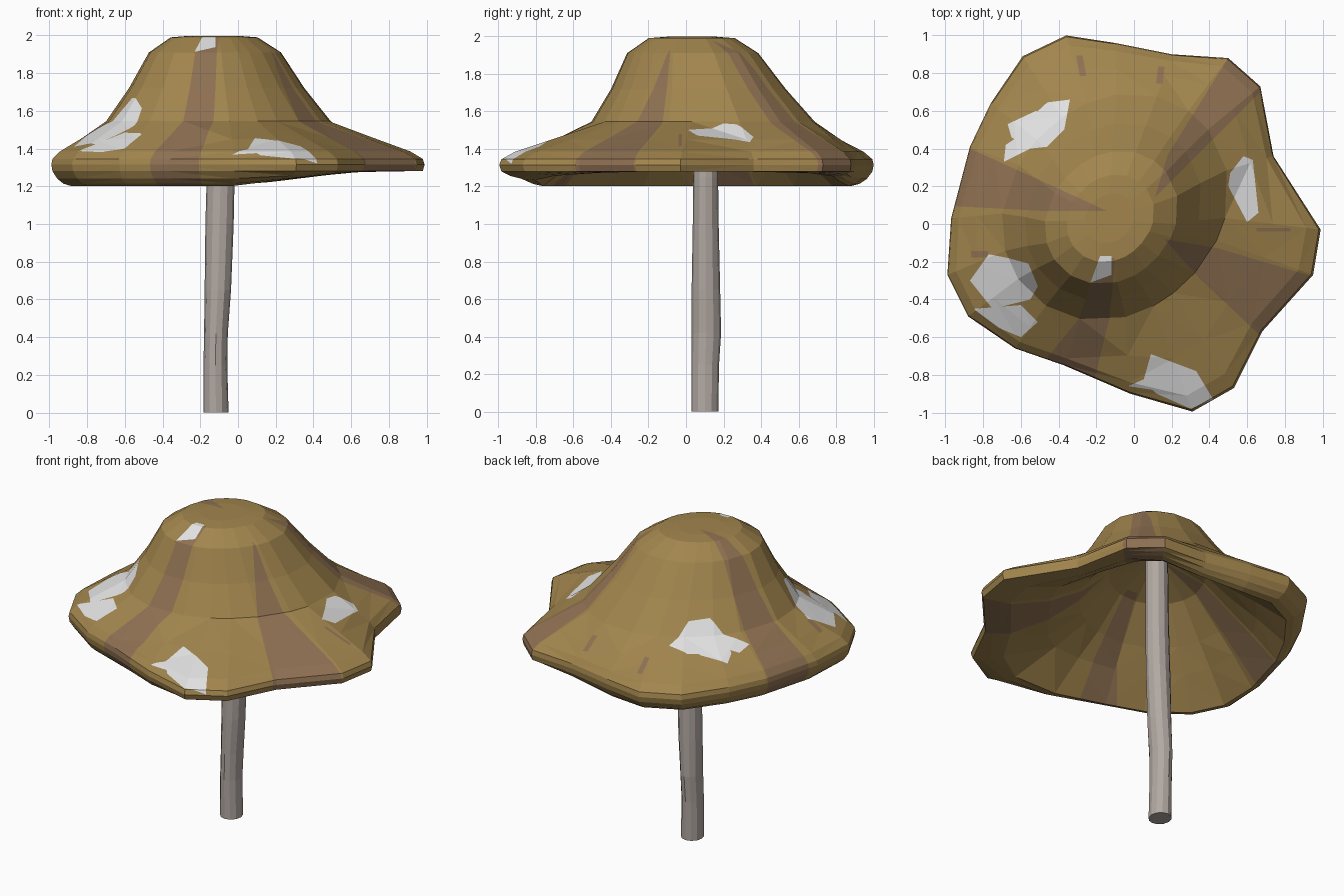
import bpy, bmesh, math
from mathutils import Vector


def material(name, rgb):
    m = bpy.data.materials.new(name)
    m.diffuse_color = (*rgb, 1)
    return m


OCHRE = material("ochre_cap", (0.36, 0.235, 0.075))
BROWN = material("brown_stripe", (0.275, 0.165, 0.085))
WHITE = material("white_patch", (0.76, 0.76, 0.76))
GREY = material("grey_stem", (0.44, 0.39, 0.36))


def loft(bm, rings, start, end):
    """Bridge rings of points; close each end with a fan (point) or a flat cap (None)."""
    vr = [[bm.verts.new(p) for p in ring] for ring in rings]
    n = len(vr[0])
    for a, b in zip(vr, vr[1:]):
        for i in range(n):
            j = (i + 1) % n
            bm.faces.new((a[i], a[j], b[j], b[i]))
    for ring, tip in ((vr[0], start), (vr[-1], end)):
        if tip is None:
            bm.faces.new(ring)
        else:
            v = bm.verts.new(tip)
            for i in range(n):
                bm.faces.new((ring[i], ring[(i + 1) % n], v))
    bmesh.ops.recalc_face_normals(bm, faces=bm.faces)


def finish(bm, name, mats):
    me = bpy.data.meshes.new(name)
    bm.to_mesh(me)
    bm.free()
    for m in mats:
        me.materials.append(m)
    ob = bpy.data.objects.new(name, me)
    bpy.context.collection.objects.link(ob)
    return ob


def paint(bm, poly, index, top_only=True):
    """Cut a convex outline (seen from above) into the surface and colour it."""
    area = sum(a[0] * b[1] - b[0] * a[1] for a, b in zip(poly, poly[1:] + poly[:1]))
    if area < 0:
        poly = poly[::-1]
    planes = []

    def inside():
        bm.normal_update()
        out = []
        for f in bm.faces:
            c = f.calc_center_median()
            if top_only and f.normal.z < 0.02:
                continue
            if all((c - p).dot(nrm) < 0 for p, nrm in planes):
                out.append(f)
        return out

    for a, b in zip(poly, poly[1:] + poly[:1]):
        p = Vector((a[0], a[1], 0))
        nrm = Vector((b[1] - a[1], a[0] - b[0], 0)).normalized()
        faces = inside()
        geom = set(faces)
        for f in faces:
            geom.update(f.edges)
            geom.update(f.verts)
        bmesh.ops.bisect_plane(bm, geom=list(geom), dist=1e-5, plane_co=p, plane_no=nrm)
        planes.append((p, nrm))
    for f in inside():
        f.material_index = index


# Cap: oval crown blending into an irregular rim, hollow underneath
CX, CY = -0.11, 0.08
RIM = [(0.99, -0.03), (0.95, -0.27), (0.68, -0.57), (0.53, -0.87), (0.31, -0.995),
       (-0.02, -0.90), (-0.37, -0.75), (-0.63, -0.66), (-0.88, -0.49), (-0.99, -0.27),
       (-0.97, 0.03), (-0.87, 0.41), (-0.76, 0.64), (-0.59, 0.89), (-0.36, 1.0),
       (-0.10, 0.96), (0.20, 0.90), (0.50, 0.88), (0.67, 0.73), (0.74, 0.36)]
# (crown radius, crown centre x, y, blend towards rim, height); height <= 1 is a droop share
BASE = (0.595, -0.10, 0.09)
ROWS = [(0.13, -0.13, 0.03, 0, 1.998), (0.23, -0.125, 0.03, 0, 1.99),
        (0.35, -0.12, 0.035, 0, 1.91), (0.465, -0.11, 0.065, 0, 1.72),
        (*BASE, 0, 1.545), (*BASE, 0.5, 1.45), (*BASE, 0.85, 1.385), (*BASE, 0.98, 1.345),
        (*BASE, 1, 1.315), (*BASE, 0.98, 1.28), (*BASE, 0.90, 0.5), (*BASE, 0.79, 0.85),
        (*BASE, 0.66, 1.0), (0.53, -0.10, 0.09, 0.28, 1.36),
        (0.50, -0.11, 0.08, 0, 1.48), (0.31, -0.11, 0.08, 0, 1.66)]


def cap_point(rim, radius, cx, cy, blend, z):
    d = Vector((rim[0] - CX, rim[1] - CY)).normalized()
    radius *= 1 + 0.08 * 2 * d.x * d.y          # crown is longer along the x = y diagonal
    p = (d * radius + Vector((cx, cy))).lerp(Vector(rim), blend)
    if z <= 1:
        z = 1.28 - 0.078 * z * (1 - min(1, max(0, rim[0] / 0.75)))
    return (p.x, p.y, z)


bm = bmesh.new()
loft(bm, [[cap_point(q, *row) for q in RIM] for row in ROWS],
     (-0.13, 0.03, 1.998), (CX, CY, 1.80))
bmesh.ops.triangulate(bm, faces=bm.faces)

# Brown stripes, running through to the underside
for stripe in ([(0.11, 0.14), (0.75, 0.78), (0.55, 0.96), (0.18, 0.37)],
               [(-0.14, 0.07), (-0.45, 0.21), (-0.95, 0.44), (-1.05, 0.10), (-0.5, 0.07)],
               [(-0.18, -0.18), (-0.10, -0.18), (-0.13, -0.5), (-0.29, -0.5)],
               [(-0.29, -0.5), (-0.13, -0.5), (-0.24, -0.95), (-0.60, -0.88)],
               [(0.16, -0.08), (0.45, -0.13), (1.02, -0.3), (0.72, -0.64), (0.35, -0.29)]):
    paint(bm, stripe, 1, top_only=False)

# Small brown flecks: centre, half size and slant
for x, y, w, h, s in ((-0.28, 0.84, 0.017, 0.055, -0.01), (0.14, 0.79, 0.017, 0.045, 0.005),
                      (0.74, -0.03, 0.09, 0.01, 0), (-0.82, -0.16, 0.045, 0.017, 0)):
    paint(bm, [(x - w + s, y + h), (x - w - s, y - h), (x + w - s, y - h), (x + w + s, y + h)], 1)

# White patches
for patch in ([(-0.69, 0.33), (-0.55, 0.40), (-0.62, 0.46), (-0.68, 0.42)],
              [(-0.65, 0.46), (-0.55, 0.40), (-0.46, 0.41), (-0.40, 0.55), (-0.52, 0.60),
               (-0.67, 0.53)],
              [(-0.46, 0.41), (-0.37, 0.50), (-0.34, 0.66), (-0.46, 0.645), (-0.52, 0.59)],
              [(0.58, 0.36), (0.63, 0.34), (0.66, 0.06), (0.60, 0.01), (0.50, 0.20), (0.51, 0.27)],
              [(-0.77, -0.16), (-0.67, -0.18), (-0.56, -0.21), (-0.51, -0.33), (-0.55, -0.40),
               (-0.75, -0.45), (-0.87, -0.30)],
              [(-0.85, -0.45), (-0.60, -0.43), (-0.51, -0.52), (-0.60, -0.60), (-0.72, -0.55)],
              [(0.09, -0.69), (0.33, -0.78), (0.42, -0.93), (0.30, -0.98), (0.12, -0.90),
               (0.05, -0.83)],
              [(0.06, -0.82), (0.10, -0.88), (-0.03, -0.86)],
              [(-0.18, -0.17), (-0.12, -0.17), (-0.12, -0.27), (-0.23, -0.31)]):
    paint(bm, patch, 2)
finish(bm, "mushroom_cap", [OCHRE, BROWN, WHITE])

# Stem: slightly bent tapered tube (centre x, y, radius x, y, height)
STEM = [(-0.117, 0.10, 0.067, 0.072, 0.0), (-0.120, 0.102, 0.063, 0.074, 0.25),
        (-0.117, 0.108, 0.063, 0.079, 0.42), (-0.107, 0.106, 0.070, 0.076, 0.65),
        (-0.098, 0.105, 0.075, 0.069, 1.0), (-0.092, 0.105, 0.074, 0.066, 1.25),
        (-0.10, 0.09, 0.068, 0.066, 1.80)]
bm = bmesh.new()
N = 12
loft(bm, [[(x + rx * math.cos(math.tau * i / N), y + ry * math.sin(math.tau * i / N), z)
           for i in range(N)] for x, y, rx, ry, z in STEM], None, None)
finish(bm, "stem", [GREY])
